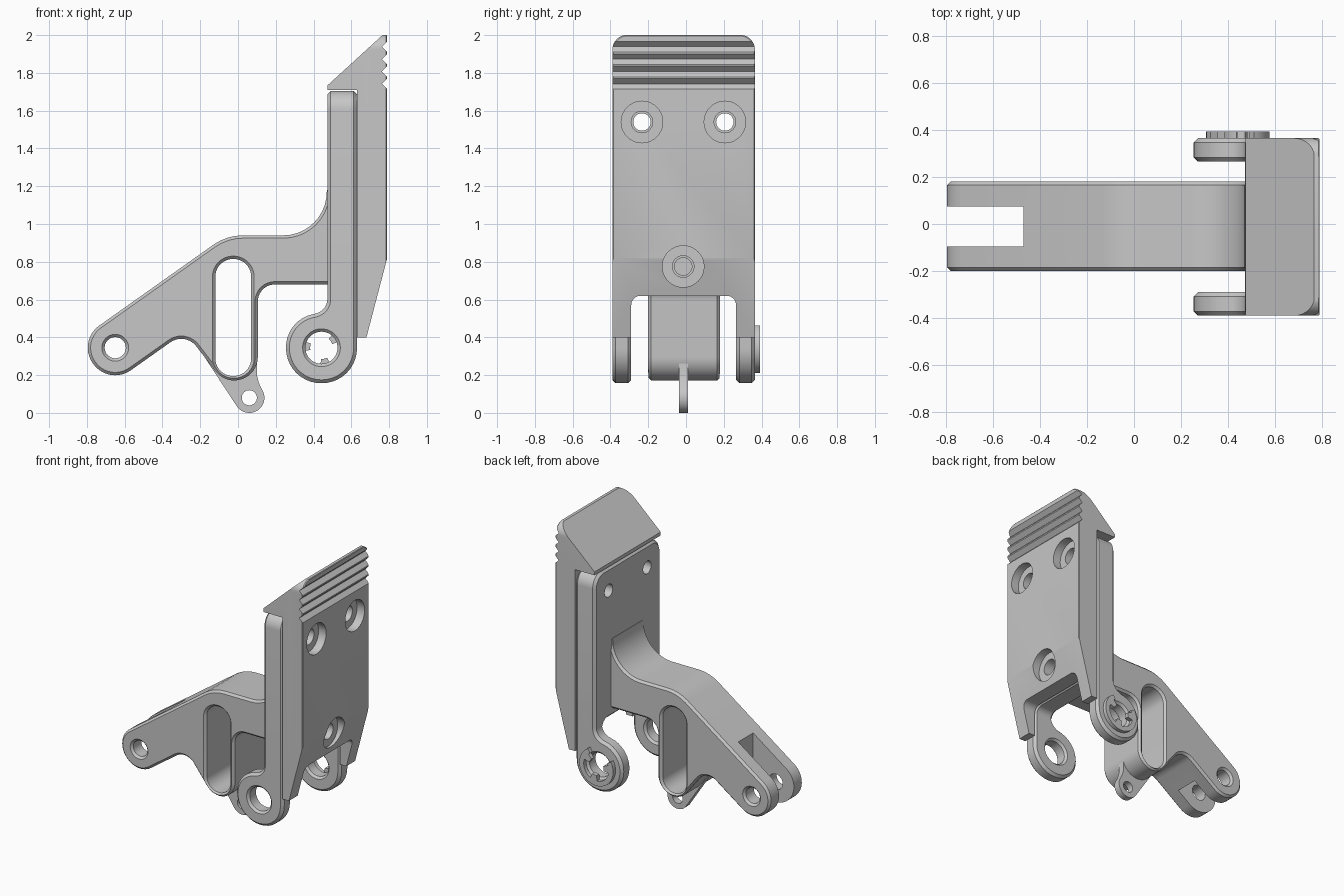
import bpy, bmesh, math
from mathutils import Vector

cube = bpy.data.objects.get("Cube")
if cube:
    bpy.data.objects.remove(cube, do_unlink=True)

metal = bpy.data.materials.new("matte grey metal")
metal.use_nodes = True
GREY = (0.57, 0.57, 0.57, 1)
metal.diffuse_color = GREY
for node in metal.node_tree.nodes:
    if node.type == 'BSDF_PRINCIPLED':
        node.inputs["Base Color"].default_value = GREY

Y0, Y1 = -0.39, 0.365          # full width of the plate
IN0, IN1 = -0.29, 0.265        # inner faces of the ears
A0, A1 = -0.2, 0.18            # width of the arm
PIVOT = (0.442, 0.345)


def arc(cx, cy, r, a0=0, a1=360, steps=40):
    return [(cx + r * math.cos(math.radians(a0 + (a1 - a0) * i / steps)),
             cy + r * math.sin(math.radians(a0 + (a1 - a0) * i / steps)))
            for i in range(steps + 1)]


def rounded(corners):
    """Polygon whose corners (u, v, radius) are filleted."""
    out = []
    for i, c in enumerate(corners):
        p = Vector(c[:2])
        r = c[2] if len(c) > 2 else 0
        if r == 0:
            out.append(p)
            continue
        ua = (Vector(corners[i - 1][:2]) - p).normalized()
        ub = (Vector(corners[(i + 1) % len(corners)][:2]) - p).normalized()
        half = ua.angle(ub) / 2
        centre = p + (ua + ub).normalized() * (r / math.sin(half))
        s = p + ua * (r / math.tan(half)) - centre
        e = p + ub * (r / math.tan(half)) - centre
        start = math.atan2(s.y, s.x)
        turn = math.remainder(math.atan2(e.y, e.x) - start, math.tau)
        n = max(3, math.ceil(abs(turn) / math.radians(9)))
        for k in range(n + 1):
            a = start + turn * k / n
            out.append(centre + Vector((math.cos(a), math.sin(a))) * r)
    return out


def prism(name, points, lo, hi, axis='y', chamfer=0):
    """Extrude a profile; a negative chamfer flares the ends."""
    pts = []
    for p in map(Vector, points):
        if not pts or (p - pts[-1]).length > 0.0015:
            pts.append(p)
    if (pts[0] - pts[-1]).length < 0.0015:
        pts.pop()
    n = len(pts)
    if sum(pts[i - 1].cross(pts[i]) for i in range(n)) < 0:
        pts.reverse()
    small = []
    for i, p in enumerate(pts):
        d1 = (p - pts[i - 1]).normalized()
        d2 = (pts[(i + 1) % n] - p).normalized()
        n1, n2 = Vector((d1.y, -d1.x)), Vector((d2.y, -d2.x))
        small.append(p - (n1 + n2) / max(0.3, 1 + n1.dot(n2)) * chamfer)
    c = abs(chamfer)
    rings = [(pts, lo), (pts, hi)]
    if c:
        rings = [(small, lo), (pts, lo + c), (pts, hi - c), (small, hi)]
    bm = bmesh.new()
    loops = [[bm.verts.new((p.x, d, p.y) if axis == 'y' else (d, p.x, p.y)) for p in ring]
             for ring, d in rings]
    for a, b in zip(loops, loops[1:]):
        for i in range(n):
            bm.faces.new((a[i - 1], a[i], b[i], b[i - 1]))
    bm.faces.new(loops[0][::-1])
    bm.faces.new(loops[-1])
    if axis == 'y':
        bmesh.ops.reverse_faces(bm, faces=bm.faces[:])
    bm.normal_update()
    mesh = bpy.data.meshes.new(name)
    bm.to_mesh(mesh)
    bm.free()
    mesh.materials.append(metal)
    obj = bpy.data.objects.new(name, mesh)
    bpy.context.collection.objects.link(obj)
    return obj


def activate(obj):
    bpy.ops.object.select_all(action='DESELECT')
    obj.select_set(True)
    bpy.context.view_layer.objects.active = obj


def combine(targets, tool, operation='DIFFERENCE'):
    """Apply a boolean to each target, then discard the tool."""
    tool.hide_render = True
    for obj in targets:
        activate(obj)
        mod = obj.modifiers.new("cut", 'BOOLEAN')
        mod.operation, mod.solver, mod.object = operation, 'EXACT', tool
        bpy.ops.object.modifier_apply(modifier=mod.name)
    bpy.data.objects.remove(tool, do_unlink=True)


def hole(points, lo, hi):
    """Through-hole tool with chamfered rims."""
    return prism("hole_tool", points, lo - 0.01, hi + 0.01, chamfer=-0.025)


def plate_outline(bottom, top, r):
    """Plate with two legs, rounded at the top and in the notch."""
    return rounded([(Y0, bottom), (IN0, bottom), (IN0, 0.62, 0.05), (IN1, 0.62, 0.05),
                    (IN1, bottom), (Y1, bottom), (Y1, top, r), (Y0, top, r)])


# Swinging arm with forked end
arm = prism("arm", rounded([
    (-0.684, 0.143, 0.143), (-0.28, 0.429, 0.1), (0.105, -0.07, 0.125),
    (0.105, 0.68, 0.09), (0.5, 0.68), (0.5, 1.18), (0.47, 1.18),
    (0.47, 0.94, 0.23), (-0.06, 0.94, 0.27), (-0.852, 0.379, 0.143)]),
    A0, A1, chamfer=0.015)

# Thin lug below the arm
lug = prism("lower_lug", [(-0.2, 0.33)] + arc(0.06, 0.08, 0.08, 215, 395)
            + [(0.11, 0.16), (0.1, 0.2), (0.1, 0.3)], -0.037, 0.01)

combine([lug], prism("lug_hole_tool", arc(0.06, 0.08, 0.04), -0.1, 0.1))
slot = [(-0.12, 0.195, 0.094), (0.07, 0.195, 0.094),
        (0.07, 0.815, 0.094), (-0.12, 0.815, 0.094)]
combine([arm, lug], hole(rounded(slot), A0, A1))
combine([arm], hole(arc(-0.65, 0.345, 0.056), A0, A1))
combine([arm], prism("fork_tool", [(-0.9, 0), (-0.47, 0), (-0.47, 0.9), (-0.9, 0.9)],
                     -0.095, 0.075))

# Back plate and its two pivot ears
plate = prism("back_plate", plate_outline(0.5, 1.705, 0.1), 0.473, 0.63, 'x', 0.018)
ear_profile = rounded([
    (0.63, 0.157, 0.186), (0.63, 0.8), (0.473, 0.8), (0.473, 0.54, 0.08),
    (0.254, 0.49, 0.178), (0.254, 0.157, 0.186)])
ears = []
for name, lo, hi in (("front_ear", Y0, IN0), ("back_ear", IN1, Y1)):
    ear = prism(name, ear_profile, lo, hi, chamfer=0.018)
    combine([ear], hole(arc(*PIVOT, 0.085), lo, hi))
    ears.append(ear)

# Ribbed pad in front of the plate, with a hooked top
pad_side = [(0.63, 0.4), (0.68, 0.4), (0.79, 0.82)]
for i in range(4):
    z = 1.77 + 0.0655 * i
    pad_side += [(0.79, z - 0.056), (0.762, z - 0.028), (0.79, z)]
pad_side += [(0.79, 2.0), (0.765, 2.0), (0.475, 1.735), (0.475, 1.71), (0.63, 1.71)]
pad = prism("ribbed_pad", pad_side, Y0 - 0.03, Y1 + 0.03)
combine([pad], prism("pad_outline_tool", plate_outline(0.38, 2.002, 0.08),
                     0.4, 0.791, 'x', 0.007), 'INTERSECT')

# Counterbored screw holes
for y, z, depth in ((-0.233, 1.54, 0.4), (0.206, 1.54, 0.4), (-0.015, 0.775, 0.56)):
    combine([pad], prism("counterbore_tool", arc(y, z, 0.11), 0.73, 0.9, 'x'))
    combine([pad], prism("pad_hole_tool", arc(y, z, 0.057), 0.6, 0.85, 'x'))
    combine([plate], prism("plate_hole_tool", arc(y, z, 0.046), depth, 0.85, 'x'))

# Retaining clip with three inward teeth
clip_points = arc(*PIVOT, 0.135, 150, 420)
for tooth in (395, 283, 175):
    clip_points += arc(*PIVOT, 0.1, min(tooth + 50, 420), tooth + 16, 8)
    clip_points += arc(*PIVOT, 0.06, tooth + 16, tooth - 16, 6)
    clip_points += arc(*PIVOT, 0.1, tooth - 16, max(tooth - 50, 150), 8)
clip = prism("retaining_clip", clip_points, Y1 - 0.002, 0.393)

for obj in [arm, lug, plate, pad, clip] + ears:
    activate(obj)
    bpy.ops.object.shade_smooth_by_angle(angle=math.radians(30))
